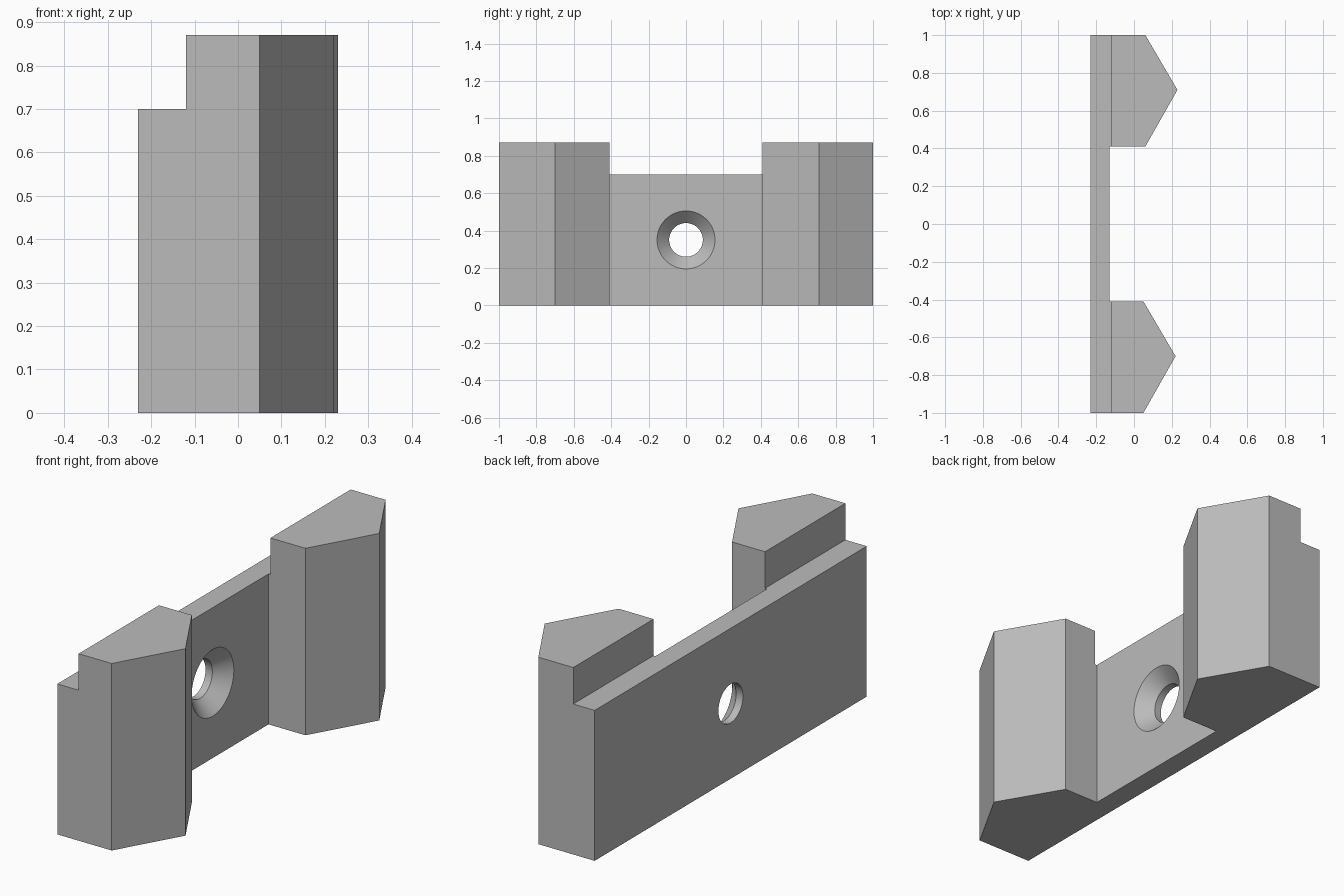
import bpy
import bmesh
import math
from mathutils import Matrix

cube = bpy.data.objects.get("Cube")
if cube:
    bpy.data.objects.remove(cube, do_unlink=True)

HEIGHT, PLATE_TOP = 0.87, 0.70
BACK, PLATE_FACE, STEP = -0.23, -0.13, -0.12
HOLE_Z, HOLE_R, SINK_R, SINK_DEPTH = 0.35, 0.09, 0.155, 0.065

grey = bpy.data.materials.new("plain grey")
grey.use_nodes = True
colour = (0.5, 0.5, 0.5, 1)
grey.diffuse_color = colour
grey.node_tree.nodes["Principled BSDF"].inputs["Base Color"].default_value = colour


def add_object(name, bm):
    bmesh.ops.recalc_face_normals(bm, faces=bm.faces[:])
    mesh = bpy.data.meshes.new(name)
    bm.to_mesh(mesh)
    bm.free()
    mesh.materials.append(grey)
    obj = bpy.data.objects.new(name, mesh)
    bpy.context.collection.objects.link(obj)
    return obj


def extrude_outline(name, points, z0, z1):
    bm = bmesh.new()
    face = bm.faces.new([bm.verts.new((x, y, z0)) for x, y in points])
    top = bmesh.ops.extrude_face_region(bm, geom=[face])["geom"]
    moved = [v for v in top if isinstance(v, bmesh.types.BMVert)]
    bmesh.ops.translate(bm, verts=moved, vec=(0, 0, z1 - z0))
    return add_object(name, bm)


def revolve_along_x(name, profile, sides=64):
    # Profile holds (x, radius) pairs; the ends are capped
    bm = bmesh.new()
    rings = []
    for x, r in profile:
        angles = [math.tau * i / sides for i in range(sides)]
        rings.append([bm.verts.new((x, r * math.cos(a), HOLE_Z + r * math.sin(a)))
                      for a in angles])
    for a, b in zip(rings, rings[1:]):
        for i in range(sides):
            j = (i + 1) % sides
            bm.faces.new((a[i], a[j], b[j], b[i]))
    bm.faces.new(rings[0])
    bm.faces.new(rings[-1])
    return add_object(name, bm)


# Bracket body: plate with a pointed block at each end
outline = [
    (BACK, -1), (0.05, -1), (0.22, -0.70), (0.05, -0.41), (PLATE_FACE, -0.41),
    (PLATE_FACE, 0.41), (0.06, 0.41), (0.23, 0.71), (0.06, 1), (BACK, 1),
]
bracket = extrude_outline("bracket", outline, 0, HEIGHT)

# Step along the top of the back
step = extrude_outline("step_cutter",
                       [(-1, -2), (STEP, -2), (STEP, 2), (-1, 2)], PLATE_TOP, 2)

# Countersunk screw hole
over = 0.02
hole = revolve_along_x("screw_hole_cutter", [
    (BACK - over, HOLE_R),
    (PLATE_FACE - SINK_DEPTH, HOLE_R),
    (PLATE_FACE, SINK_R),
    (PLATE_FACE + over, SINK_R),
])

bpy.ops.object.select_all(action="DESELECT")
bracket.select_set(True)
bpy.context.view_layer.objects.active = bracket
for cutter in (step, hole):
    cutter.hide_render = True
    mod = bracket.modifiers.new(cutter.name, "BOOLEAN")
    mod.operation = "DIFFERENCE"
    mod.solver = "EXACT"
    mod.object = cutter
    bpy.ops.object.modifier_apply(modifier=mod.name)
    bpy.data.objects.remove(cutter, do_unlink=True)

bpy.ops.object.shade_smooth_by_angle(angle=math.radians(25))
